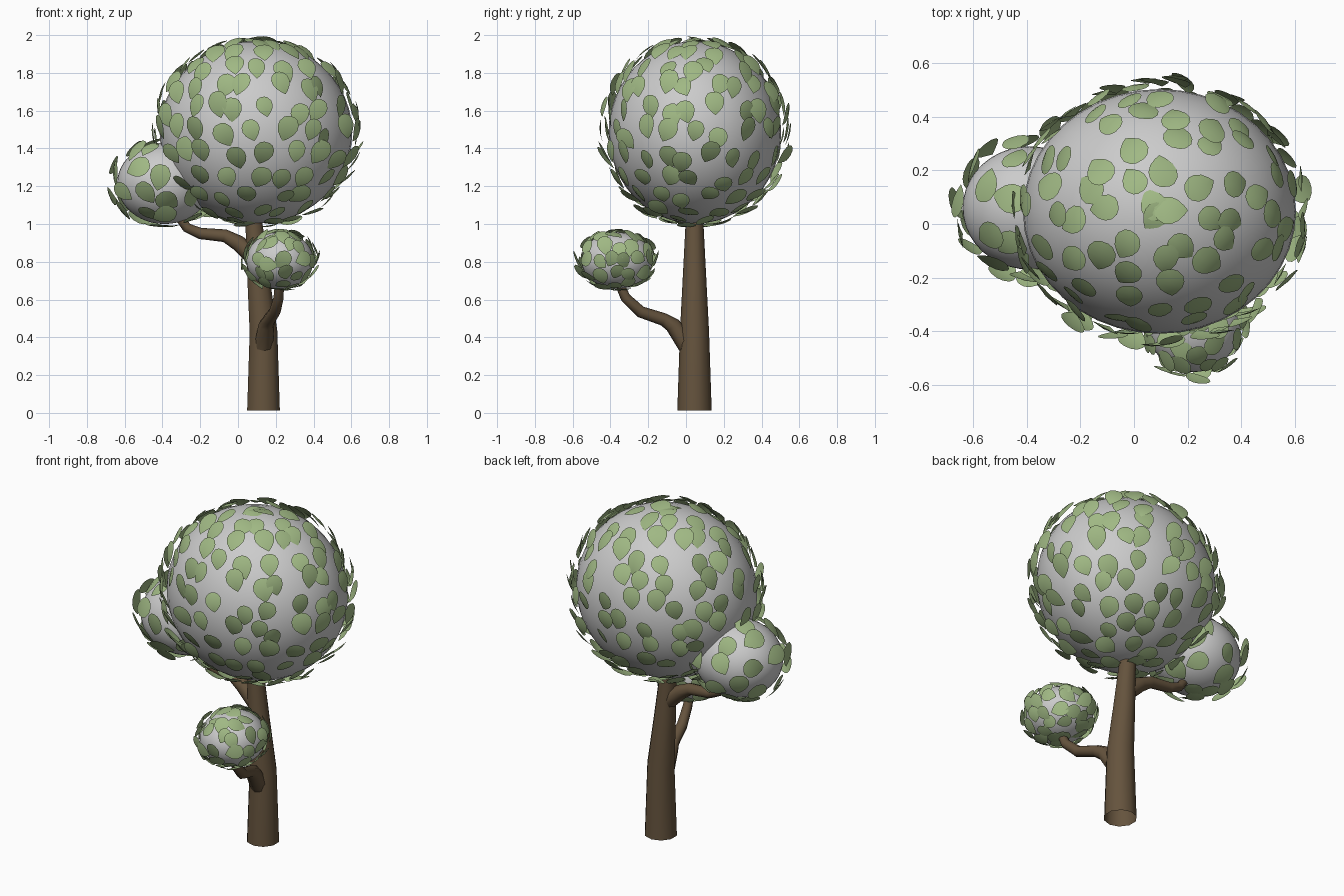
import bpy, bmesh, math, random
from mathutils import Vector, Matrix

if "Cube" in bpy.data.objects:
    bpy.data.objects.remove(bpy.data.objects["Cube"])

random.seed(7)


def material(name, color):
    m = bpy.data.materials.new(name)
    m.diffuse_color = color
    m.use_nodes = True
    m.node_tree.nodes["Principled BSDF"].inputs["Base Color"].default_value = m.diffuse_color
    return m


bark = material("bark", (0.13, 0.087, 0.047, 1))
green = material("leaf_green", (0.35, 0.48, 0.23, 1))


def finish(bm, name, mat=None, angle=40):
    me = bpy.data.meshes.new(name)
    bm.to_mesh(me)
    bm.free()
    ob = bpy.data.objects.new(name, me)
    bpy.context.collection.objects.link(ob)
    if mat:
        me.materials.append(mat)
    bpy.ops.object.select_all(action='DESELECT')
    ob.select_set(True)
    bpy.context.view_layer.objects.active = ob
    bpy.ops.object.shade_smooth_by_angle(angle=math.radians(angle))
    return ob


def tube(name, path, side_axis, sides=10):
    """Open tapered tube through (x, y, z, radius) points."""
    pts = [Vector(p[:3]) for p in path]
    ref = Vector(side_axis)
    bm = bmesh.new()
    rings = []
    for i, p in enumerate(pts):
        d = (pts[min(i + 1, len(pts) - 1)] - pts[max(i - 1, 0)]).normalized()
        a = (ref - d * ref.dot(d)).normalized()
        b = d.cross(a)
        r = path[i][3]
        rings.append([bm.verts.new(p + r * (math.cos(t) * a + math.sin(t) * b))
                      for t in (2 * math.pi * k / sides for k in range(sides))])
    for lo, hi in zip(rings, rings[1:]):
        for k in range(sides):
            j = (k + 1) % sides
            bm.faces.new((lo[k], lo[j], hi[j], hi[k]))
    return finish(bm, name, bark, 60)


def crown(name, center, radii):
    bm = bmesh.new()
    bmesh.ops.create_uvsphere(bm, u_segments=40, v_segments=24, radius=1)
    bmesh.ops.scale(bm, vec=radii, verts=bm.verts)
    bmesh.ops.translate(bm, vec=center, verts=bm.verts)
    return finish(bm, name, angle=60)


# leaf outline: (distance along the leaf, half width), round base to blunt tip
LEAF = [(-0.5, 0.12), (-0.42, 0.28), (-0.22, 0.41), (0.0, 0.42),
        (0.22, 0.33), (0.42, 0.15)]


def add_leaf(bm, pos, normal, size, spin):
    down = Vector((0, 0, -1))
    t = down - normal * normal.dot(down)
    t = t.normalized() if t.length > 0.05 else normal.orthogonal().normalized()
    t.rotate(Matrix.Rotation(random.uniform(-spin, spin), 3, normal))
    s = normal.cross(t)
    # side leaves lean in at the tip, those near the poles lie flat
    tilt = random.uniform(-0.5, 0.05) * (1 - 0.7 * abs(normal.z) ** 2)
    roll = random.uniform(-0.25, 0.25)

    def vert(u, v):
        lift = tilt * u + roll * v - 0.35 * u * u - 0.3 * v * v
        return bm.verts.new(pos + size * (t * u + s * v + normal * lift))

    rows = [[vert(u, -w), vert(u, 0), vert(u, w)] for u, w in LEAF]
    tip = vert(0.54, 0)
    for a, b in zip(rows, rows[1:]):
        for k in (0, 1):
            bm.faces.new((a[k], b[k], b[k + 1], a[k + 1]))
    for k in (0, 1):
        bm.faces.new((rows[-1][k], tip, rows[-1][k + 1]))


def leaves(name, center, radii, n_rows, equator, size, lift, spin, avoid=()):
    """Leaves in staggered rows round an ellipsoid, skipping other crowns."""
    bm = bmesh.new()
    c = Vector(center)
    for i in range(n_rows):
        lat = math.pi * (i + 0.5) / n_rows
        count = max(3, round(equator * math.sin(lat)))
        start = random.uniform(0, 6.28)
        for k in range(count):
            th = lat + random.uniform(-0.3, 0.3) * math.pi / n_rows
            ph = start + 2 * math.pi * (k + random.uniform(-0.3, 0.3)) / count
            d = Vector((math.sin(th) * math.cos(ph), math.sin(th) * math.sin(ph), math.cos(th)))
            p = c + Vector([d[j] * radii[j] for j in range(3)])
            n = Vector([d[j] / radii[j] for j in range(3)]).normalized()
            inside = any(sum(((p[j] - oc[j]) / orad[j]) ** 2 for j in range(3)) < 0.95
                         for oc, orad in avoid)
            if not inside:
                # leaves sit closer to the crown at its top and bottom
                off = lift * random.uniform(0.75, 1.4) * (1 - 0.6 * abs(n.z) ** 3)
                add_leaf(bm, p + n * off, n, size * random.uniform(0.9, 1.12), spin)
    return finish(bm, name, green, 60)


# trunk and branches
tube("trunk", [(0.135, 0.045, 0.012, 0.091), (0.135, 0.045, 0.43, 0.077),
               (0.108, 0.045, 0.72, 0.062), (0.082, 0.045, 1.03, 0.046)], (0, 1, 0))
tube("front_branch", [(0.135, 0.01, 0.35, 0.05), (0.15, -0.07, 0.465, 0.042),
                      (0.165, -0.12, 0.495, 0.034), (0.195, -0.24, 0.535, 0.031),
                      (0.215, -0.32, 0.61, 0.027), (0.22, -0.36, 0.70, 0.023)], (1, 0, 0), 8)
tube("side_branch", [(0.09, 0.045, 0.82, 0.048), (0.0, 0.05, 0.90, 0.042),
                     (-0.07, 0.055, 0.938, 0.034), (-0.20, 0.06, 0.95, 0.03),
                     (-0.27, 0.06, 0.98, 0.026), (-0.33, 0.06, 1.06, 0.023)], (0, 1, 0), 8)

# crowns
big = ((0.095, 0.047, 1.485), (0.51, 0.457, 0.483))
side = ((-0.39, 0.06, 1.215), (0.25, 0.23, 0.215))
front = ((0.222, -0.365, 0.807), (0.178, 0.188, 0.15))
crown("main_crown", *big)
crown("side_crown", *side)
crown("front_crown", *front)

# foliage
leaves("main_leaves", *big, 13, 23, 0.118, 0.04, 0.5, [side])
leaves("side_leaves", *side, 6, 11, 0.122, 0.036, 1.5, [big])
leaves("front_leaves", *front, 7, 15, 0.09, 0.022, 1.4)
